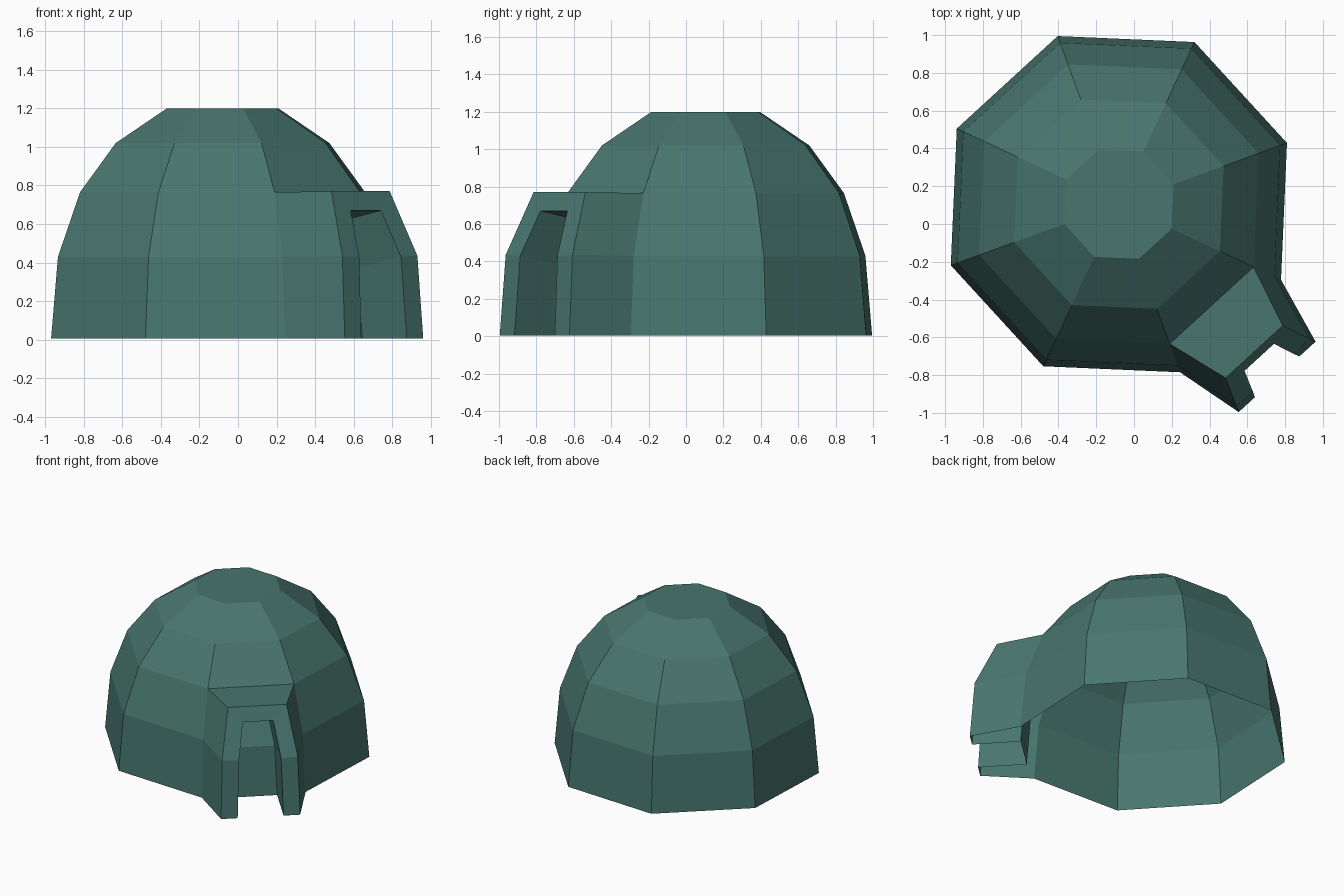
import bpy, bmesh, math
from mathutils import Vector

if "Cube" in bpy.data.objects:
    bpy.data.objects.remove(bpy.data.objects["Cube"])

TEAL = (0.065, 0.18, 0.155, 1)
mat = bpy.data.materials.new("muted_teal")
mat.use_nodes = True
mat.diffuse_color = TEAL
mat.node_tree.nodes["Principled BSDF"].inputs["Base Color"].default_value = TEAL

CENTRE = Vector((-0.08, 0.105, 0))
FACING = math.radians(-47.5)              # direction the entrance points
OUT = Vector((math.cos(FACING), math.sin(FACING), 0))
SIDE = Vector((-OUT.y, OUT.x, 0))
HALF = math.pi / 8                        # half an octagon sector
RINGS = [(0.947, 0.005), (0.909, 0.43), (0.787, 0.765), (0.59, 1.02), (0.308, 1.2)]


def place(out, side, z):
    """Point given as distance along the entrance axis, offset to its side, height."""
    return CENTRE + OUT * out + SIDE * side + Vector((0, 0, z))


def rib(k, count=5):
    """Dome rib number k, from the ground up."""
    a = HALF * (2 * k + 1)
    return [place(r * math.cos(a), r * math.sin(a), z) for r, z in RINGS[:count]]


def quads_between(a, b):
    return [(a[i], b[i], b[i + 1], a[i + 1]) for i in range(len(a) - 1)]


def build(name, polygons):
    bm = bmesh.new()
    for poly in polygons:
        bm.faces.new([bm.verts.new(p) for p in poly])
    bmesh.ops.remove_doubles(bm, verts=bm.verts[:], dist=0.0005)
    bmesh.ops.recalc_face_normals(bm, faces=bm.faces[:])
    mesh = bpy.data.meshes.new(name)
    bm.to_mesh(mesh)
    bm.free()
    mesh.materials.append(mat)
    obj = bpy.data.objects.new(name, mesh)
    bpy.context.collection.objects.link(obj)
    return obj


# Open-bottomed dome: seven full sectors, plus the upper half of the entrance sector
ribs = [rib(k) for k in range(8)]
shell = []
for k in range(7):
    shell += quads_between(ribs[k], ribs[k + 1])
shell += quads_between(ribs[7][2:], ribs[0][2:])
shell.append([r[-1] for r in ribs])
build("dome_shell", shell)

# Entrance: side walls, front frame, jambs, each mirrored about the entrance axis
porch = []
cols = {}
for s in (1, -1):
    dome = rib(0 if s > 0 else 7, 3)
    outer = [place(1.24, s * 0.276, 0.005), place(1.208, s * 0.264, 0.435), place(1.06, s * 0.205, 0.77)]
    inner = [place(1.24, s * 0.16, 0.005), place(1.21, s * 0.147, 0.43), place(1.1, s * 0.106, 0.67)]
    back = [place(0.9, s * 0.16, 0.005), place(0.87, s * 0.147, 0.37), place(0.76, s * 0.106, 0.61)]
    cols[s] = (dome, outer, inner, back)
    for a, b in zip(cols[s], cols[s][1:]):
        porch += quads_between(a, b)

# Roof, lintel and soffit join the tops; the recessed door panel closes the back
for i in range(3):
    porch.append((cols[1][i][2], cols[1][i + 1][2], cols[-1][i + 1][2], cols[-1][i][2]))
porch += quads_between(cols[1][3], cols[-1][3])
build("entrance_porch", porch)
